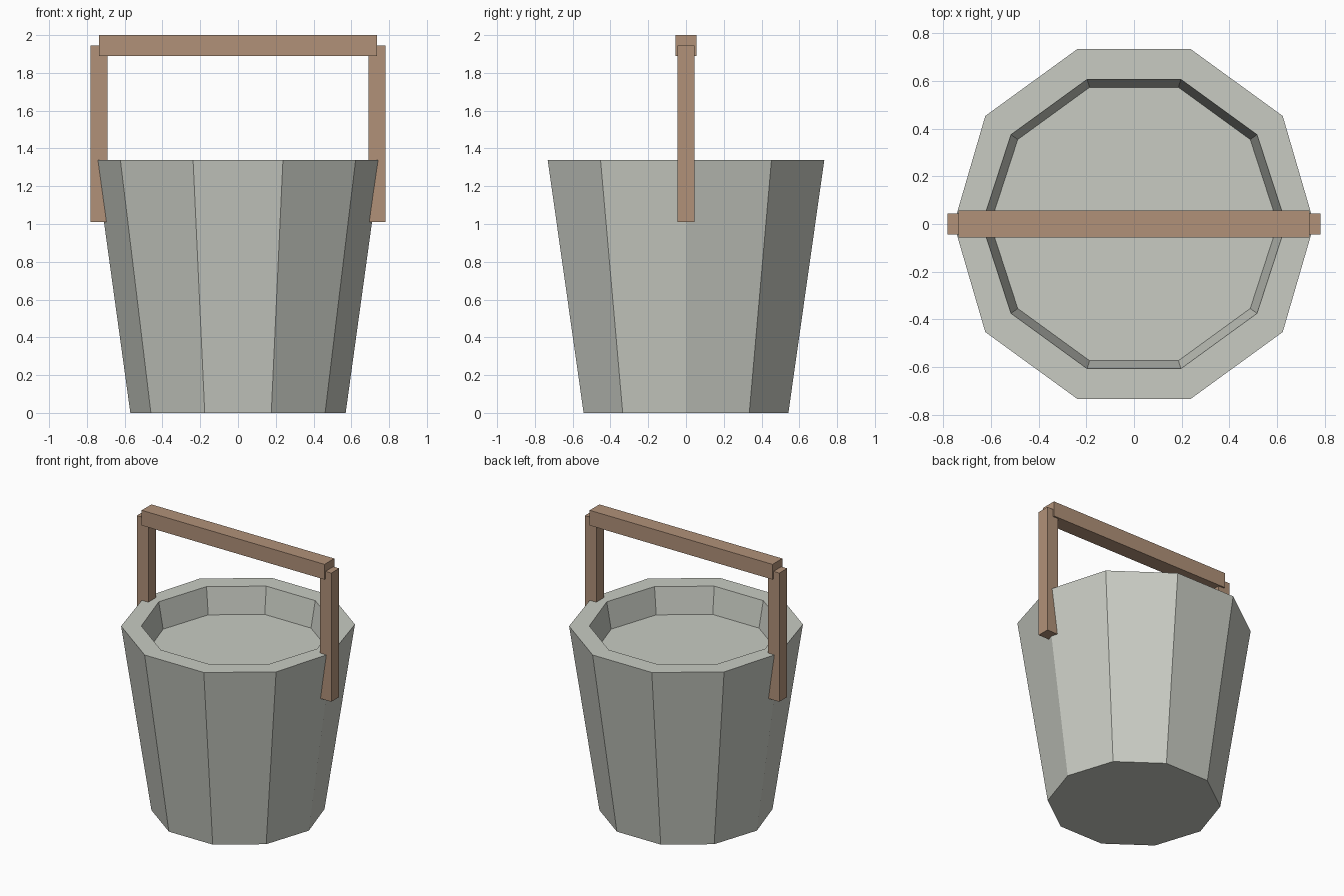
import bpy
import bmesh
from math import cos, sin, tau

cube = bpy.data.objects.get("Cube")
if cube:
    bpy.data.objects.remove(cube, do_unlink=True)

SIDES = 10


def material(name, rgb):
    mat = bpy.data.materials.new(name)
    mat.use_nodes = True
    color = (*rgb, 1)
    mat.diffuse_color = color
    mat.node_tree.nodes["Principled BSDF"].inputs["Base Color"].default_value = color
    return mat


def add_object(name, bm, mat):
    bmesh.ops.recalc_face_normals(bm, faces=bm.faces)
    mesh = bpy.data.meshes.new(name)
    bm.to_mesh(mesh)
    bm.free()
    mesh.materials.append(mat)
    obj = bpy.data.objects.new(name, mesh)
    bpy.context.collection.objects.link(obj)
    return obj


def box(name, low, high, mat):
    bm = bmesh.new()
    bmesh.ops.create_cube(bm, size=1)
    for v in bm.verts:
        for i in range(3):
            v.co[i] = low[i] if v.co[i] < 0 else high[i]
    return add_object(name, bm, mat)


grey = material("pale grey", (0.58, 0.60, 0.545))
wood = material("light brown wood", (0.44, 0.285, 0.19))

# Bucket: ten-sided profile from base, over the rim, to the inner floor.
# Each ring is (radius, height, x reach of the two side corners).
rings = [(0.57, 0, 0.57), (0.77, 1.34, 0.755),
         (0.637, 1.34, 0.637), (0.602, 1.15, 0.602)]
bm = bmesh.new()
loops = []
for radius, height, reach in rings:
    loop = []
    for i in range(SIDES):
        r = reach if i % (SIDES // 2) == 0 else radius
        a = tau * i / SIDES
        loop.append(bm.verts.new((r * cos(a), r * sin(a), height)))
    loops.append(loop)
for lower, upper in zip(loops, loops[1:]):
    for i in range(SIDES):
        j = (i + 1) % SIDES
        bm.faces.new((lower[i], lower[j], upper[j], upper[i]))
bm.faces.new(loops[0])
bm.faces.new(loops[-1])
add_object("bucket", bm, grey)

# Handle: two side posts and a crossbar
for side, sign in (("left", 1), ("right", -1)):
    x = sorted((0.69 * sign, 0.782 * sign))
    box(side + "_handle_post", (x[0], -0.045, 1.01), (x[1], 0.045, 1.945), wood)
box("handle_bar", (-0.735, -0.056, 1.89), (0.735, 0.056, 2.0), wood)
